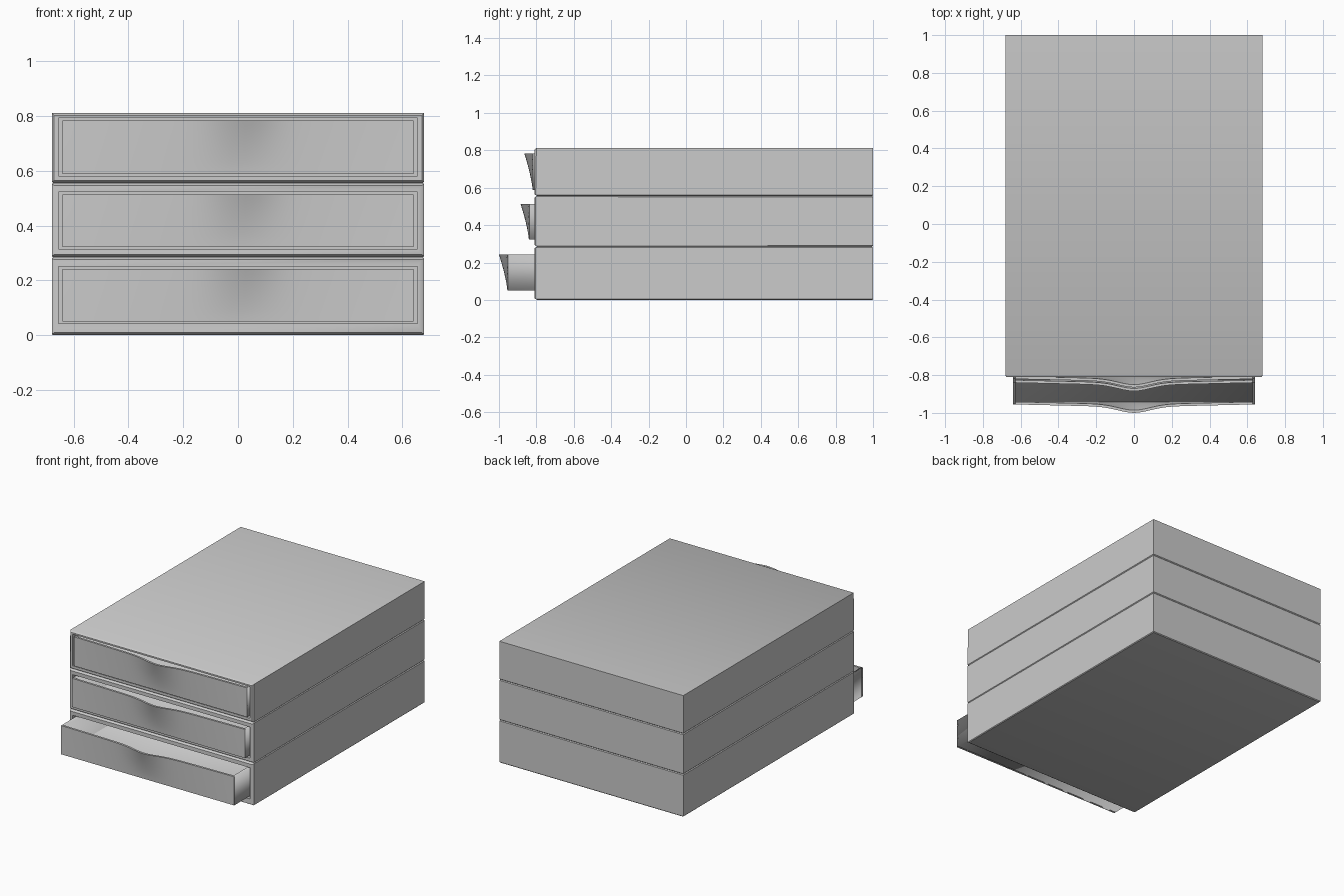
import bpy, bmesh, math

if "Cube" in bpy.data.objects:
    bpy.data.objects.remove(bpy.data.objects["Cube"])

HALF_W = 0.68      # casing half width
FRONT, BACK = -0.80, 1.0


def finish(name, bm, angle=40):
    bmesh.ops.recalc_face_normals(bm, faces=bm.faces[:])
    me = bpy.data.meshes.new(name)
    bm.to_mesh(me)
    bm.free()
    ob = bpy.data.objects.new(name, me)
    bpy.context.collection.objects.link(ob)
    bpy.ops.object.select_all(action='DESELECT')
    ob.select_set(True)
    bpy.context.view_layer.objects.active = ob
    bpy.ops.object.shade_smooth_by_angle(angle=math.radians(angle))
    return ob


def rect(bm, w, y, z0, z1):
    return [bm.verts.new(p) for p in ((-w, y, z0), (w, y, z0), (w, y, z1), (-w, y, z1))]


# hollow casing: a skin of rectangles running round the rim and back inside
def casing(name, z0, z1, o0, o1, bevel_top):
    bm = bmesh.new()
    c = 0.009
    loops = [rect(bm, HALF_W, BACK, z0, z1),
             rect(bm, HALF_W, FRONT, z0, z1),
             rect(bm, HALF_W - c, FRONT - 0.011, z0 + c, z1 - c),
             rect(bm, 0.655, FRONT - 0.011, o0, o1),
             rect(bm, 0.655, BACK - 0.025, o0, o1)]
    for a, b in zip(loops, loops[1:]):
        for i in range(4):
            j = (i + 1) % 4
            bm.faces.new((a[i], a[j], b[j], b[i]))
    bm.faces.new(loops[0])
    bm.faces.new(loops[-1])

    # grooves between the stacked units
    levels = [z0] + ([z1] if bevel_top else [])
    edges = [e for e in bm.edges
             if any(all(abs(v.co.z - z) < 1e-5 for v in e.verts) for z in levels)]
    bmesh.ops.bevel(bm, geom=edges, offset=0.005, segments=1, affect='EDGES', profile=0.5)
    finish(name, bm)


# open tray: two sides, back and floor
def tray(name, y0, z0, z1):
    bm = bmesh.new()
    a = rect(bm, 0.64, y0, z0, z1)
    b = rect(bm, 0.64, y0 + 1.76, z0, z1)
    for i, j in ((0, 1), (1, 2), (3, 0)):
        bm.faces.new((a[i], a[j], b[j], b[i]))
    bm.faces.new(b)
    ob = finish(name, bm)
    m = ob.modifiers.new("wall", 'SOLIDIFY')
    m.thickness = 0.012
    m.offset = -1
    m.use_even_offset = True


# front panel swelling into a finger lip at the top centre
def front_panel(name, y0, z0, z1):
    bm = bmesh.new()
    nx, nz = 48, 10
    outer, inner = [], []
    for k in range(nz + 1):
        t = k / nz
        z = z0 + (z1 - z0) * t
        row_o, row_i = [], []
        for i in range(nx + 1):
            x = -0.64 + 1.28 * i / nx
            y = (y0 - 0.030 * math.exp(-(x / 0.12) ** 2) * t ** 1.6
                 - 0.015 * (1 - abs(x) / 0.64) * t)
            row_o.append(bm.verts.new((x, y, z)))
            row_i.append(bm.verts.new((x, y + 0.014, z)))
        outer.append(row_o)
        inner.append(row_i)
    for g in (outer, inner):
        for k in range(nz):
            for i in range(nx):
                bm.faces.new((g[k][i], g[k][i + 1], g[k + 1][i + 1], g[k + 1][i]))
    for i in range(nx):
        for k in (0, nz):
            bm.faces.new((outer[k][i], outer[k][i + 1], inner[k][i + 1], inner[k][i]))
    for k in range(nz):
        for i in (0, nx):
            bm.faces.new((outer[k][i], outer[k + 1][i], inner[k + 1][i], inner[k][i]))
    finish(name, bm)


# label, casing bottom and top, opening bottom and top, drawer front position
units = [("bottom", 0.0, 0.285, 0.043, 0.251, -0.955),
         ("middle", 0.285, 0.556, 0.315, 0.523, -0.840),
         ("top", 0.556, 0.812, 0.582, 0.793, -0.820)]

for label, z0, z1, o0, o1, y in units:
    casing(label + "_casing", z0, z1, o0, o1, label != "top")
    tray(label + "_drawer_tray", y + 0.002, o0 + 0.007, o1 - 0.009)
    front_panel(label + "_drawer_front", y, o0 + 0.007, o1 - 0.009)
